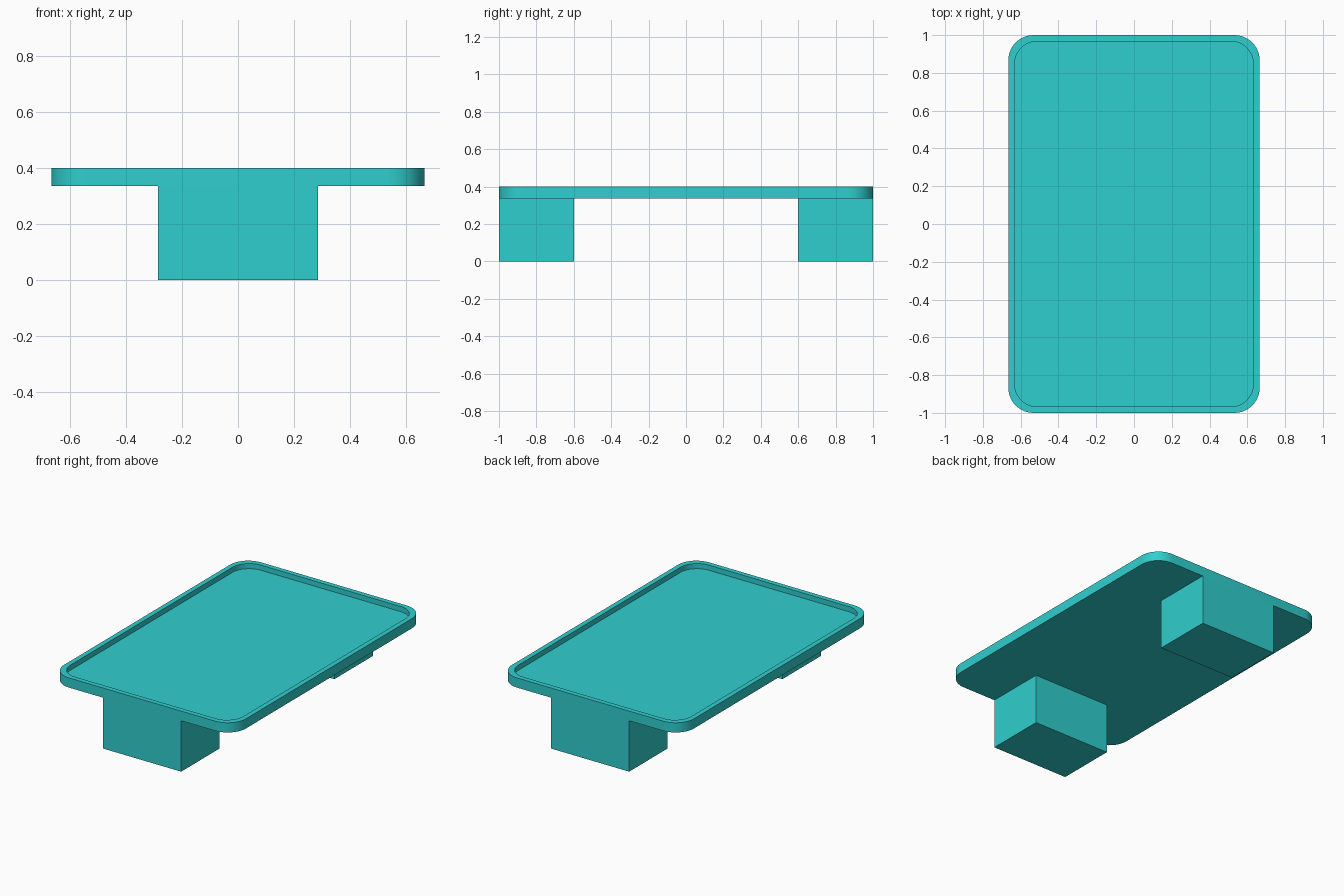
import bpy, bmesh, math

if "Cube" in bpy.data.objects:
    bpy.data.objects.remove(bpy.data.objects["Cube"])

HALF_X, HALF_Y = 0.665, 1.0
TOP, UNDER = 0.40, 0.336
RIM, DEPTH = 0.033, 0.034
CORNER_SEGMENTS = 12

teal = bpy.data.materials.new("teal")
teal.diffuse_color = (0.03, 0.62, 0.62, 1)
teal.use_nodes = True
teal.node_tree.nodes["Principled BSDF"].inputs["Base Color"].default_value = teal.diffuse_color


def finish(bm, name):
    bmesh.ops.recalc_face_normals(bm, faces=bm.faces)
    mesh = bpy.data.meshes.new(name)
    bm.to_mesh(mesh)
    bm.free()
    mesh.materials.append(teal)
    obj = bpy.data.objects.new(name, mesh)
    bpy.context.collection.objects.link(obj)
    return obj


def rounded_loop(bm, hx, hy, radius, z):
    verts = []
    for i, (sx, sy) in enumerate([(1, 1), (-1, 1), (-1, -1), (1, -1)]):
        for k in range(CORNER_SEGMENTS + 1):
            a = math.pi / 2 * (i + k / CORNER_SEGMENTS)
            verts.append(bm.verts.new((sx * (hx - radius) + radius * math.cos(a),
                                       sy * (hy - radius) + radius * math.sin(a), z)))
    return verts


# Tray: rounded slab with a raised rim around a shallow recess
bm = bmesh.new()
loops = [rounded_loop(bm, HALF_X, HALF_Y, 0.133, UNDER),
         rounded_loop(bm, HALF_X, HALF_Y, 0.133, TOP),
         rounded_loop(bm, HALF_X - RIM, HALF_Y - RIM, 0.12, TOP),
         rounded_loop(bm, HALF_X - RIM, HALF_Y - RIM, 0.12, TOP - DEPTH)]
for lower, upper in zip(loops, loops[1:]):
    for i in range(len(lower)):
        j = (i + 1) % len(lower)
        bm.faces.new((lower[i], lower[j], upper[j], upper[i]))
bm.faces.new(loops[0])
bm.faces.new(loops[-1])
tray = finish(bm, "tray_top")
bpy.context.view_layer.objects.active = tray
tray.select_set(True)
bpy.ops.object.shade_smooth_by_angle(angle=math.radians(30))

# Legs: one block flush with each end
for name, side in (("front_leg", -1), ("back_leg", 1)):
    bm = bmesh.new()
    bmesh.ops.create_cube(bm, size=1)
    bmesh.ops.scale(bm, vec=(0.57, 0.40, UNDER), verts=bm.verts)
    bmesh.ops.translate(bm, vec=(0, side * 0.80, UNDER / 2), verts=bm.verts)
    finish(bm, name)
